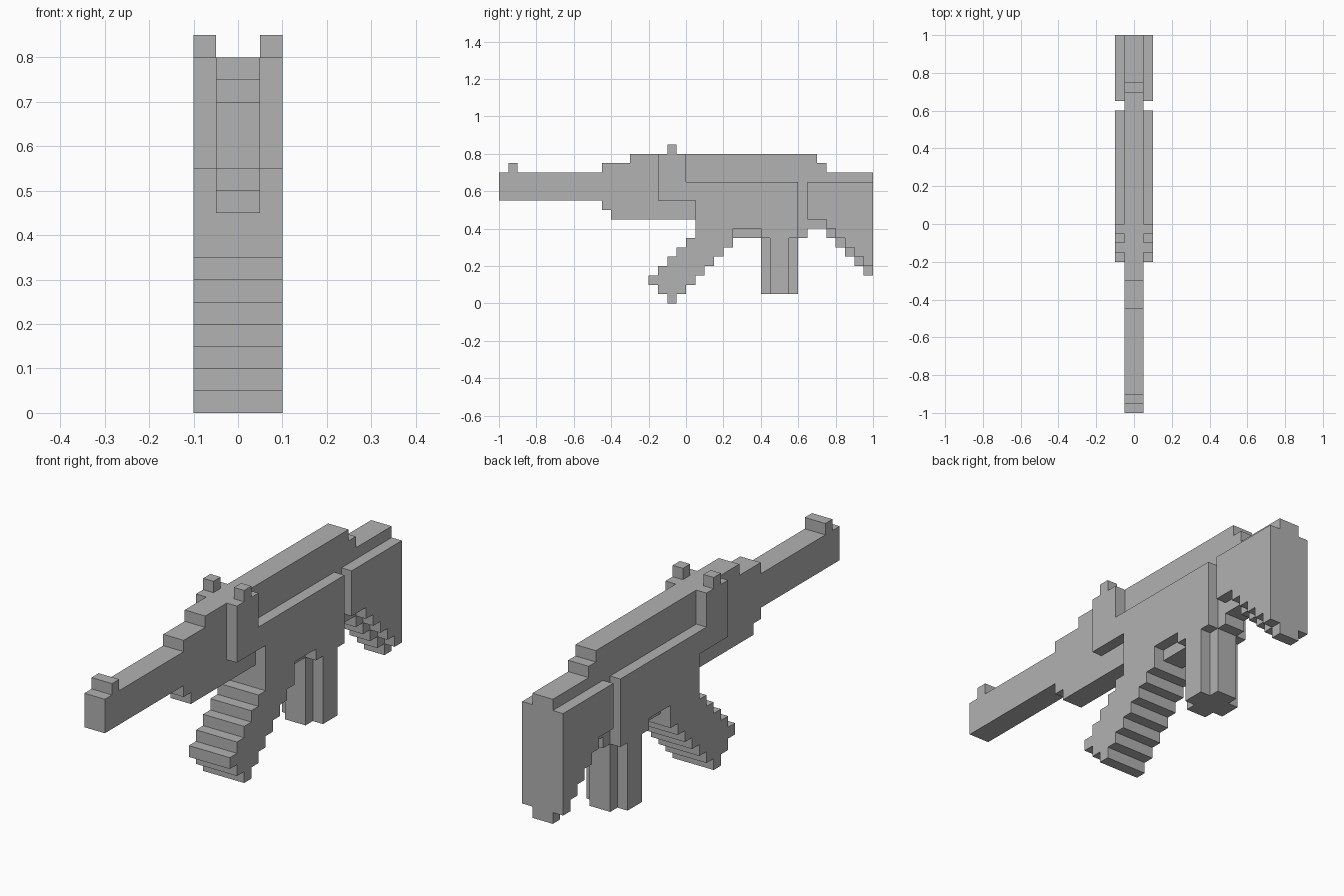
import bpy
import bmesh

cube = bpy.data.objects.get("Cube")
if cube:
    bpy.data.objects.remove(cube, do_unlink=True)

CELL = 0.05  # size of one block

grey = bpy.data.materials.new("plain grey")
grey.use_nodes = True
colour = (0.445, 0.445, 0.445, 1)
grey.diffuse_color = colour
grey.node_tree.nodes["Principled BSDF"].inputs["Base Color"].default_value = colour


def slab(name, profile, x0=-1, x1=1):
    """Extrude a (y, z) profile, in blocks, from x0 to x1."""
    bm = bmesh.new()
    face = bm.faces.new([bm.verts.new((x0 * CELL, y * CELL, z * CELL)) for y, z in profile])
    moved = bmesh.ops.extrude_face_region(bm, geom=[face], use_keep_orig=True)["geom"]
    verts = [v for v in moved if isinstance(v, bmesh.types.BMVert)]
    bmesh.ops.translate(bm, verts=verts, vec=((x1 - x0) * CELL, 0, 0))
    bmesh.ops.recalc_face_normals(bm, faces=bm.faces)
    mesh = bpy.data.meshes.new(name)
    bm.to_mesh(mesh)
    bm.free()
    mesh.materials.append(grey)
    obj = bpy.data.objects.new(name, mesh)
    bpy.context.collection.objects.link(obj)


def sides(name, profile):
    """The same outer layer on both sides of the core."""
    slab("left_" + name, profile, 1, 2)
    slab("right_" + name, profile, -2, -1)


def box(y0, y1, z0, z1):
    return [(y0, z0), (y1, z0), (y1, z1), (y0, z1)]


def stairs(y, z, count):
    """Points stepping back and down, one block at a time."""
    points = []
    for i in range(count):
        points += [(y + i, z - i), (y + i + 1, z - i)]
    return points


# Barrel and front sight
slab("barrel", box(-20, -9, 11, 14))
slab("front_sight", box(-19, -18, 14, 15))

# Receiver core
slab("receiver", [(-9, 10), (-8, 10), (-8, 9), (1, 9), (1, 7), (13, 7),
                  (13, 16), (-6, 16), (-6, 15), (-9, 15)])

# Side plates and the rear sight posts on them
sides("side_plate", [(-3, 11), (1, 11), (1, 7), (5, 7), (5, 8), (8, 8), (8, 7),
                     (12, 7), (12, 13), (0, 13), (0, 16), (-3, 16)])
sides("rear_sight", box(-2, -1, 16, 17))

# Slanted magazine, given as front and back of each block row from the bottom
rows = [(-2, -1), (-3, 0), (-4, 1), (-3, 2), (-2, 3), (-1, 4), (0, 5)]
back = [(r[1], z + dz) for z, r in enumerate(rows) for dz in (0, 1)]
front = [(r[0], z + dz) for z, r in enumerate(rows) for dz in (0, 1)]
slab("magazine", back + front[::-1], -2, 2)

# Grip with a cross-shaped section
slab("grip", box(8, 12, 1, 7))
sides("grip_pad", box(9, 11, 1, 7))

# Stock core and its cheeks, stepped underneath
slab("stock", [(13, 8), (15, 8)] + stairs(15, 7, 5)
     + [(20, 14), (15, 14), (15, 15), (14, 15), (14, 16), (13, 16)])
sides("stock_cheek", [(13, 9), (15, 9)] + stairs(15, 8, 5) + [(20, 13), (13, 13)])
